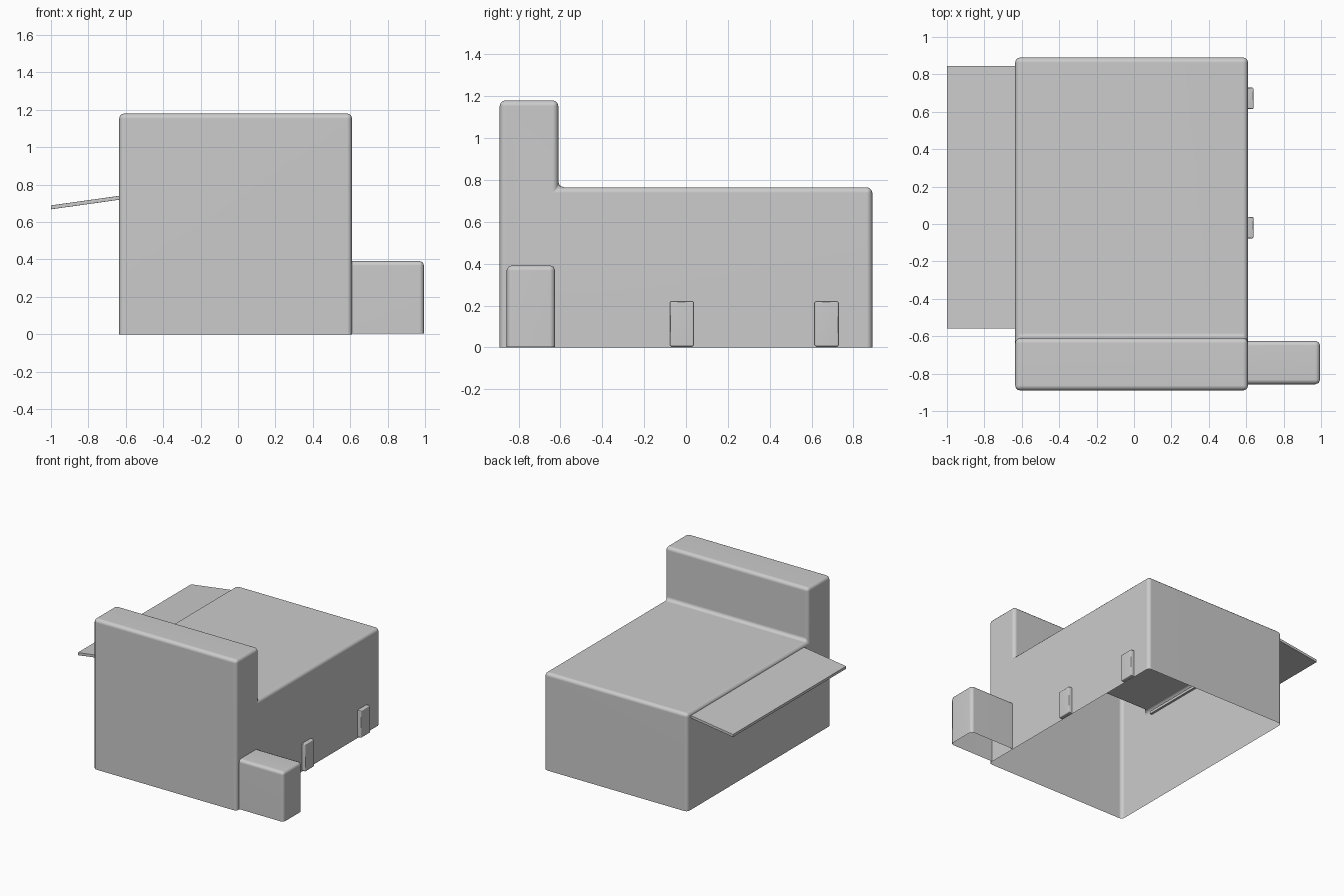
import bpy, bmesh
from math import radians

if "Cube" in bpy.data.objects:
    bpy.data.objects.remove(bpy.data.objects["Cube"])


def shell(name, profile, x0, x1, bevel, segs, open_bottom=True, open_inner=False):
    """Extrude a (y, z) profile along x, open hidden sides, round the remaining edges."""
    bm = bmesh.new()
    face = bm.faces.new([bm.verts.new((x0, y, z)) for y, z in profile])
    ext = bmesh.ops.extrude_face_region(bm, geom=[face], use_keep_orig=True)
    moved = [v for v in ext["geom"] if isinstance(v, bmesh.types.BMVert)]
    bmesh.ops.translate(bm, vec=(x1 - x0, 0, 0), verts=moved)
    bmesh.ops.recalc_face_normals(bm, faces=bm.faces)
    zmin = min(z for _, z in profile)
    doomed = [f for f in bm.faces
              if (open_bottom and all(abs(v.co.z - zmin) < 1e-5 for v in f.verts))
              or (open_inner and all(abs(v.co.x - x0) < 1e-5 for v in f.verts))]
    bmesh.ops.delete(bm, geom=doomed, context='FACES')
    bmesh.ops.bevel(bm, geom=[e for e in bm.edges if not e.is_boundary],
                    offset=bevel, segments=segs, profile=0.5,
                    affect='EDGES', clamp_overlap=True)
    me = bpy.data.meshes.new(name)
    bm.to_mesh(me)
    bm.free()
    ob = bpy.data.objects.new(name, me)
    bpy.context.collection.objects.link(ob)
    bpy.ops.object.select_all(action='DESELECT')
    ob.select_set(True)
    bpy.context.view_layer.objects.active = ob
    bpy.ops.object.shade_smooth_by_angle(angle=radians(50))
    ob.modifiers.new("Normals", 'WEIGHTED_NORMAL').keep_sharp = True
    return ob


def rect(y0, y1, z0, z1):
    return [(y0, z0), (y1, z0), (y1, z1), (y0, z1)]


# Main building: tall front wall stepping down to a lower block, open underneath
shell("building", [(-0.89, 0), (0.89, 0), (0.89, 0.765), (-0.61, 0.765),
                   (-0.61, 1.18), (-0.89, 1.18)], -0.635, 0.61, 0.027, 3)

# Side annex beside the front wall
shell("side_annex", rect(-0.857, -0.625, 0.003, 0.392), 0.605, 0.995, 0.025, 2,
      open_inner=True)

# Two small blocks on the right wall
for i, y in enumerate((-0.02, 0.672)):
    shell(f"wall_block_{i + 1}", rect(y - 0.057, y + 0.057, 0.005, 0.22),
          0.605, 0.64, 0.006, 1, open_bottom=False, open_inner=True)

# Sloping awning on the left wall
awning = shell("awning", rect(-0.56, 0.845, 0.668, 0.689), -1.0, -0.62, 0.001, 1,
               open_bottom=False)
for v in awning.data.vertices:
    v.co.z += (v.co.x + 1.0) * 0.14
